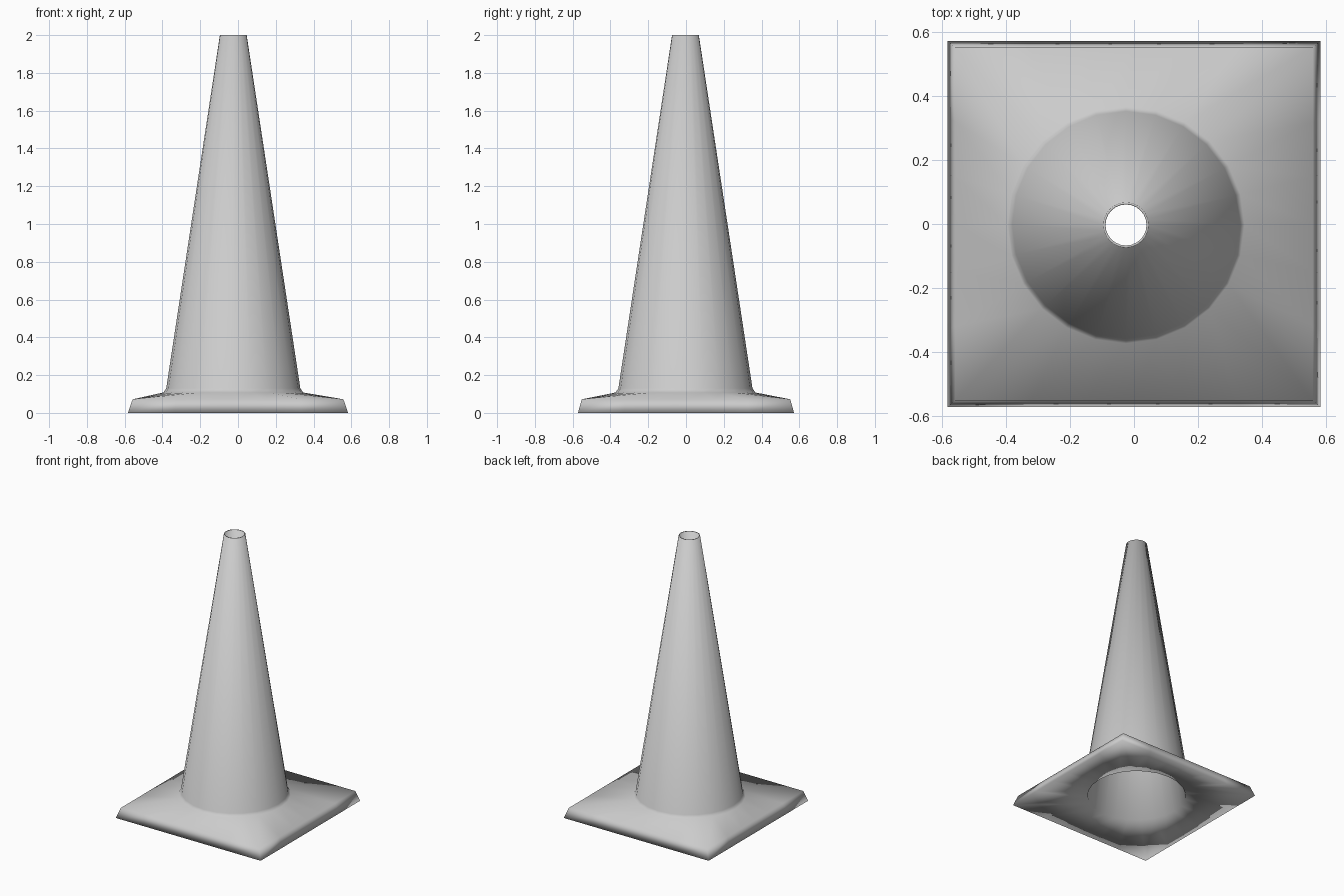
import bpy, bmesh
from math import cos, sin, pi

if "Cube" in bpy.data.objects:
    bpy.data.objects.remove(bpy.data.objects["Cube"])

SEG = 24
CX, CY = -0.025, -0.003   # cone axis sits slightly off the base centre


def circle_ring(bm, r, z):
    return [bm.verts.new((CX + r * cos(2 * pi * i / SEG), CY + r * sin(2 * pi * i / SEG), z))
            for i in range(SEG)]


def square_ring(bm, hx, hy, z):
    ring = []
    for i in range(SEG):
        c, s = cos(2 * pi * i / SEG), sin(2 * pi * i / SEG)
        k = 1 / max(abs(c), abs(s))
        ring.append(bm.verts.new((hx * c * k, hy * s * k, z)))
    return ring


# Closed thin-walled body: skirt, sloping plate, outer cone, rim,
# inner cone, and gently hollowed underside back to the skirt
bm = bmesh.new()
rings = [
    square_ring(bm, 0.583, 0.572, 0.0),
    square_ring(bm, 0.558, 0.552, 0.072),
    circle_ring(bm, 0.37, 0.108),
    circle_ring(bm, 0.355, 0.13),
    circle_ring(bm, 0.071, 2.0),
    circle_ring(bm, 0.064, 2.0),
    circle_ring(bm, 0.33, 0.05),
]
for low, high in zip(rings, rings[1:] + rings[:1]):
    for i in range(SEG):
        j = (i + 1) % SEG
        bm.faces.new((low[i], low[j], high[j], high[i])).smooth = True
bmesh.ops.recalc_face_normals(bm, faces=bm.faces[:])

mesh = bpy.data.meshes.new("traffic_cone")
bm.to_mesh(mesh)
bm.free()
cone = bpy.data.objects.new("traffic_cone", mesh)
bpy.context.collection.objects.link(cone)
